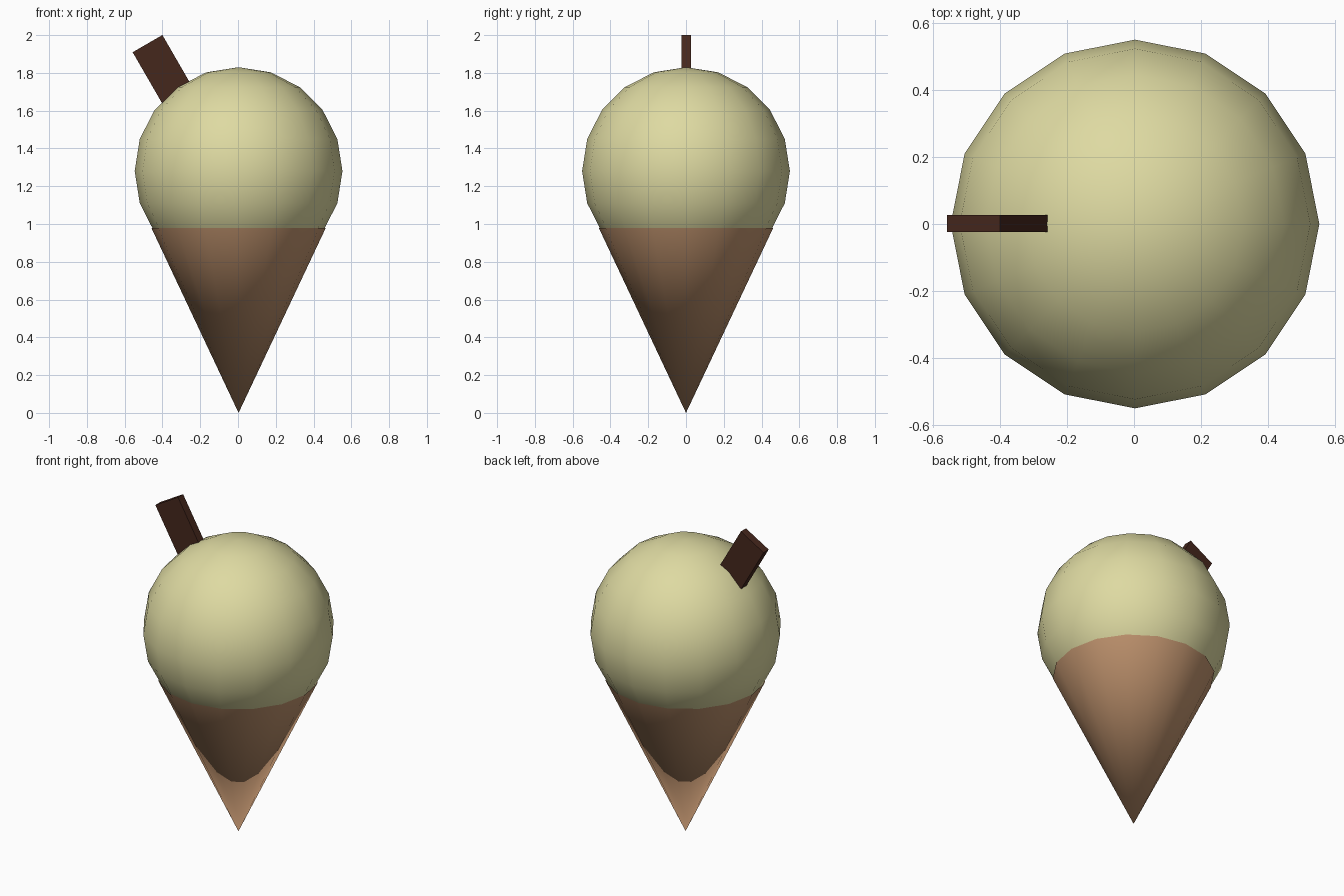
import bpy
import math

if "Cube" in bpy.data.objects:
    bpy.data.objects.remove(bpy.data.objects["Cube"])


def finish(name, color, smooth):
    obj = bpy.context.object
    obj.name = name
    mat = bpy.data.materials.new(name + "_material")
    mat.diffuse_color = (*color, 1)
    mat.use_nodes = True
    mat.node_tree.nodes["Principled BSDF"].inputs["Base Color"].default_value = mat.diffuse_color
    obj.data.materials.append(mat)
    if smooth:
        bpy.ops.object.shade_smooth()
    return obj


# Wafer cone, open rim hugging the scoop
RIM_Z, RIM_R = 0.98, 0.462
bpy.ops.mesh.primitive_cone_add(vertices=16, radius1=0, radius2=RIM_R, depth=RIM_Z,
                                end_fill_type='NOTHING', location=(0.003, 0, RIM_Z / 2))
finish("wafer_cone", (0.54, 0.30, 0.16), True)

# Ice cream scoop
bpy.ops.mesh.primitive_uv_sphere_add(segments=16, ring_count=10, radius=0.55,
                                     location=(0.003, 0, 1.28))
finish("ice_cream_scoop", (0.73, 0.70, 0.36), True)

# Chocolate stick leaning out of the scoop
LENGTH, TILT = 0.5, math.radians(30)
top_x, top_z = -0.479, 1.955
bpy.ops.mesh.primitive_cube_add(
    size=1, rotation=(0, -TILT, 0),
    location=(top_x + math.sin(TILT) * LENGTH / 2, 0.001,
              top_z - math.cos(TILT) * LENGTH / 2))
bpy.context.object.scale = (0.182, 0.051, LENGTH)
finish("chocolate_stick", (0.06, 0.02, 0.012), False)
